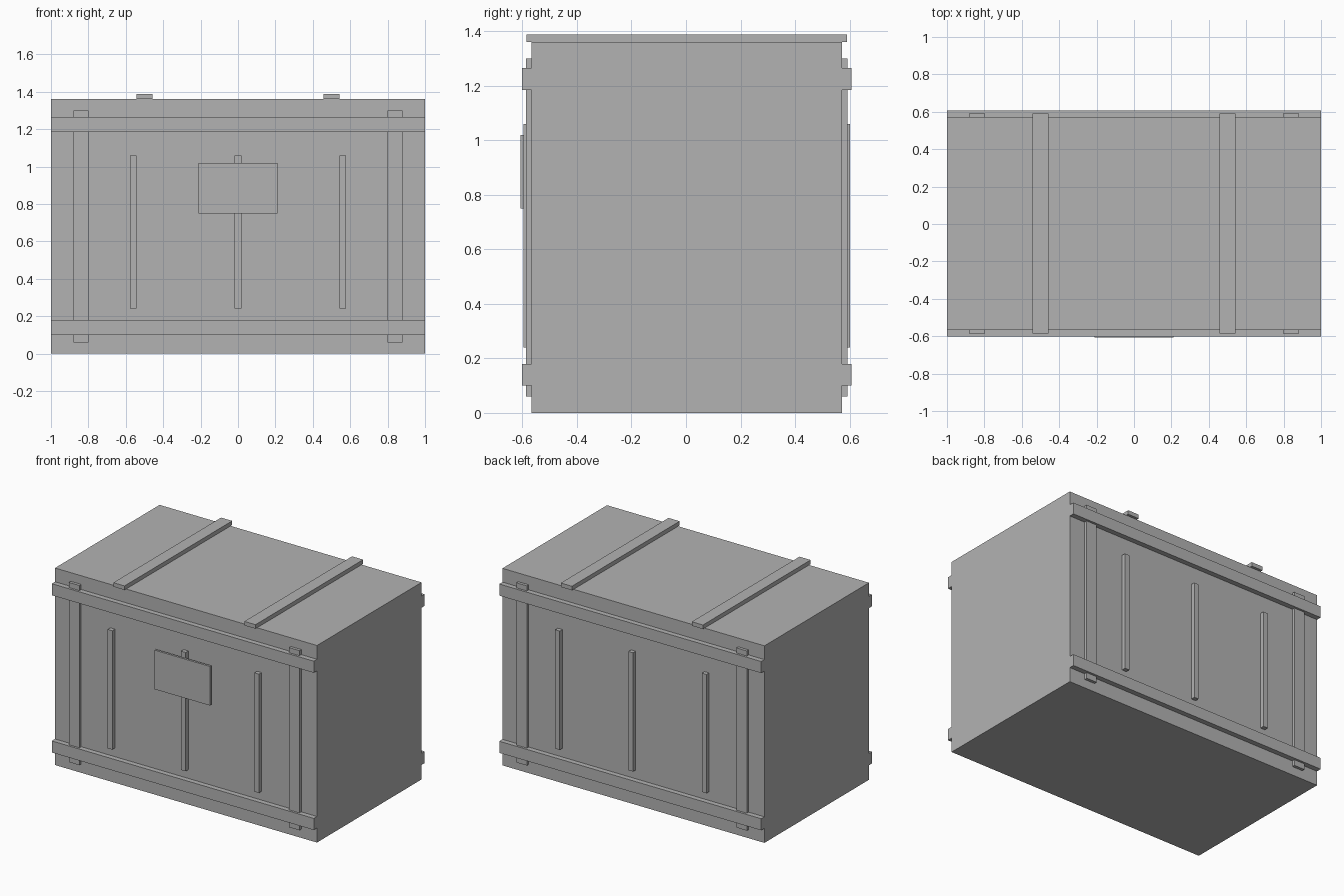
import bpy

# Remove the default cube
cube = bpy.data.objects.get("Cube")
if cube:
    bpy.data.objects.remove(cube, do_unlink=True)

# Single grey material
grey = bpy.data.materials.new("plain_grey")
grey.use_nodes = True
colour = (0.45, 0.45, 0.45, 1)
grey.diffuse_color = colour
grey.node_tree.nodes["Principled BSDF"].inputs["Base Color"].default_value = colour

MID_Y = 0.003            # crate centre, nudged back by the tag on the front
HALF_DEPTH = 0.57
HEIGHT = 1.36


def box(name, x, y, z):
    """Box from (min, max) ranges on each axis."""
    ranges = (x, y, z)
    bpy.ops.mesh.primitive_cube_add(size=1, location=[sum(r) / 2 for r in ranges])
    obj = bpy.context.object
    obj.name = name
    obj.scale = [r[1] - r[0] for r in ranges]
    bpy.ops.object.transform_apply(location=False, rotation=False, scale=True)
    obj.data.materials.append(grey)
    return obj


def around(centre, width):
    return (centre - width / 2, centre + width / 2)


def outward(side, thickness):
    """Depth range of a board lying on the front (-1) or back (1) wall."""
    return tuple(sorted((MID_Y + side * HALF_DEPTH,
                         MID_Y + side * (HALF_DEPTH + thickness))))


# Crate body
box("crate_body", (-1, 1), around(MID_Y, 2 * HALF_DEPTH), (0, HEIGHT))

# Boards on the front and back walls
for side, wall in ((-1, "front"), (1, "back")):
    for z, level in ((0.14, "lower"), (1.225, "upper")):
        box(f"{wall}_{level}_rail", (-1, 1), outward(side, 0.035), around(z, 0.08))
    for x, end in ((-0.84, "right"), (0.84, "left")):
        box(f"{wall}_{end}_post", around(x, 0.08), outward(side, 0.02), (0.06, 1.3))
    for x, place in ((-0.56, "right"), (0, "middle"), (0.56, "left")):
        box(f"{wall}_{place}_slat", around(x, 0.035), outward(side, 0.029), (0.24, 1.06))

# Tag fixed to the middle front slat
box("front_tag", around(0, 0.425), (-0.608, -0.593), (0.75, 1.02))

# Battens across the lid
for x, end in ((-0.5, "right"), (0.5, "left")):
    box(f"{end}_lid_batten", around(x, 0.085), around(MID_Y, 1.175), (HEIGHT, 1.388))
